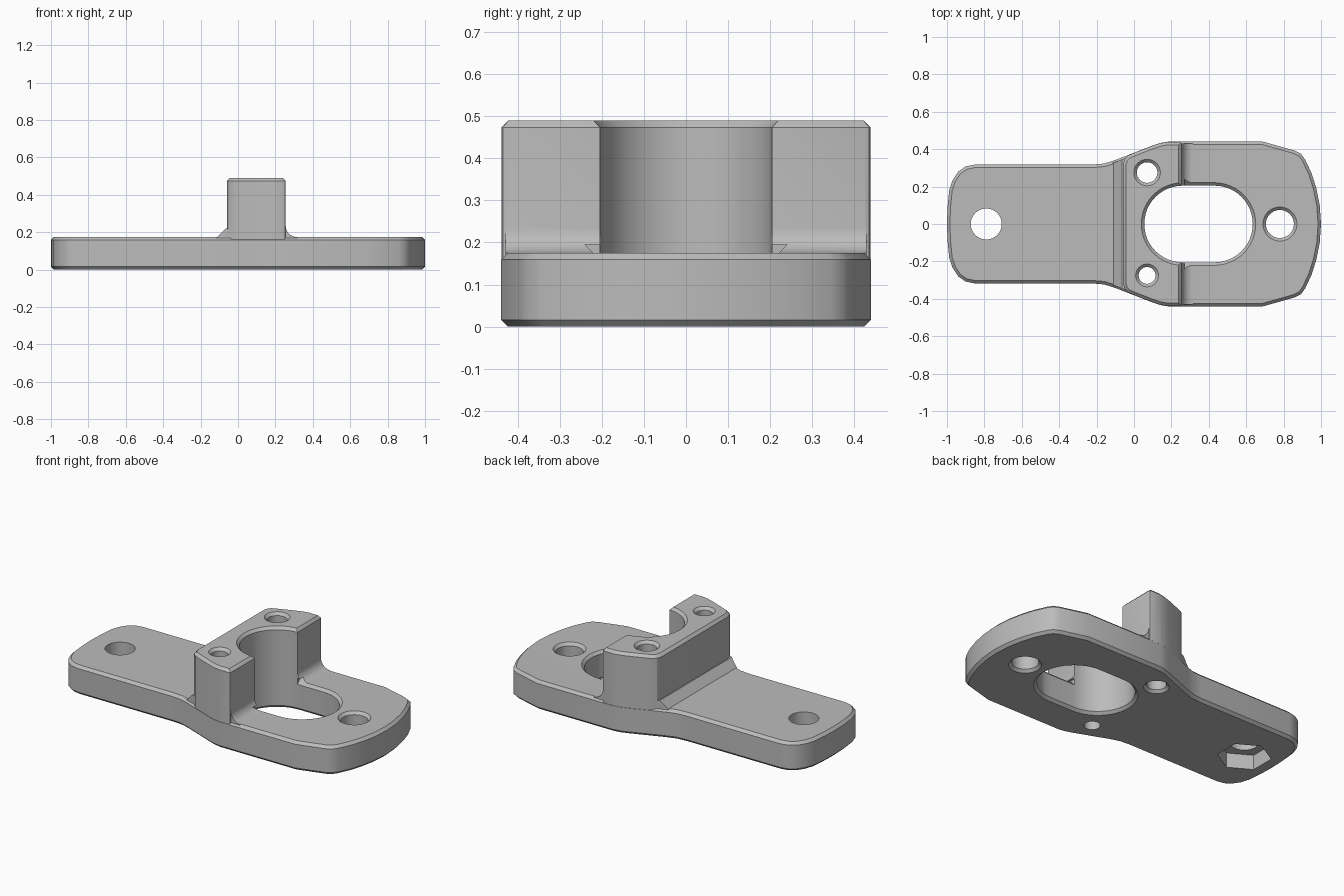
import bpy, bmesh
from math import sin, cos, pi, radians
from mathutils import Vector, Matrix

cube = bpy.data.objects.get("Cube")
if cube:
    bpy.data.objects.remove(cube, do_unlink=True)

CH = 0.016      # edge chamfer
T = 0.175       # plate thickness
H = 0.49        # total height

grey = bpy.data.materials.new("plain grey")
grey.use_nodes = True
grey.diffuse_color = (0.5, 0.5, 0.5, 1)
grey.node_tree.nodes["Principled BSDF"].inputs["Base Color"].default_value = (0.5, 0.5, 0.5, 1)


def offset(pts, d):
    """Grow a counter-clockwise outline by d with mitred corners."""
    out = []
    for i, p in enumerate(pts):
        p = Vector(p)
        a = (p - Vector(pts[i - 1])).normalized()
        b = (Vector(pts[(i + 1) % len(pts)]) - p).normalized()
        na, nb = Vector((a.y, -a.x)), Vector((b.y, -b.x))
        out.append(p + (na + nb) * (d / (1 + na.dot(nb))))
    return out


def loft(name, pts, levels):
    """Solid from an outline, with (height, growth) levels."""
    bm = bmesh.new()
    rings = [[bm.verts.new((p.x, p.y, z)) for p in offset(pts, d)] for z, d in levels]
    n = len(pts)
    for lo, hi in zip(rings, rings[1:]):
        for i in range(n):
            j = (i + 1) % n
            bm.faces.new((lo[i], lo[j], hi[j], hi[i]))
    bm.faces.new(rings[0][::-1])
    bm.faces.new(rings[-1])
    bmesh.ops.recalc_face_normals(bm, faces=bm.faces)
    me = bpy.data.meshes.new(name)
    bm.to_mesh(me)
    bm.free()
    me.materials.append(grey)
    ob = bpy.data.objects.new(name, me)
    bpy.context.collection.objects.link(ob)
    return ob


def combine(ob, tool, op):
    """Apply a boolean and discard the tool."""
    mod = ob.modifiers.new(op, 'BOOLEAN')
    mod.operation, mod.solver, mod.object = op, 'EXACT', tool
    bpy.context.view_layer.objects.active = ob
    bpy.ops.object.modifier_apply(modifier=mod.name)
    bpy.data.objects.remove(tool, do_unlink=True)


def arc(cx, cy, r, a0, a1, n):
    return [(cx + r * cos(radians(a0 + (a1 - a0) * i / n)),
             cy + r * sin(radians(a0 + (a1 - a0) * i / n))) for i in range(n + 1)]


def mirrored(half):
    """Close an upper half outline, listed from +x to -x, across y = 0."""
    return half + [(x, -y) for x, y in reversed(half) if y > 0]


# Outlines
plate_outline = mirrored([
    (1, 0), (.993, .1), (.975, .19), (.95, .27), (.915, .345), (.893, .375),
    (.86, .392), (.78, .415), (.69, .44), (.18, .44), (.14, .433), (.1, .42),
    (-.1, .342), (-.16, .323), (-.22, .318), (-.85, .318), (-.9, .308),
    (-.94, .28), (-.97, .235), (-.988, .18), (-.997, .09), (-1, 0)])
block_outline = mirrored([
    (.255, .425), (.251, .435), (.241, .439), (.18, .439), (.14, .432), (.1, .419),
    (0, .38), (-.03, .367), (-.05, .348), (-.06, .315)])
slot_outline = arc(.43, 0, .205, -90, 90, 24) + arc(.26, 0, .205, 90, 270, 24)

# Base plate with chamfered rims
body = loft("mounting_bracket", plate_outline, [(0, -CH), (CH, 0), (T - CH, 0), (T, -CH)])

# Ramp and fillet at the foot of the raised block
foot_profile = [(.315, .15)] + arc(.315, .2345, .06, 270, 180, 8) + [(-.065, .22), (-.135, .15)]
foot = loft("block_foot", foot_profile[::-1], [(-.5, 0), (.5, 0)])
foot.data.transform(Matrix.Rotation(pi / 2, 4, 'X'))
combine(foot, loft("foot_limit", plate_outline, [(.1, -.01), (.4, -.01)]), 'INTERSECT')
combine(body, foot, 'UNION')

# Chamfer of the slot on the plate, then the raised block
combine(body, loft("slot_chamfer", slot_outline, [(T - CH - .02, -.02), (T + .02, CH + .02)]), 'DIFFERENCE')
combine(body, loft("raised_block", block_outline, [(.1, 0), (H - CH, 0), (H, -CH)]), 'UNION')


def drill(pts, top, chamfer_top=True, chamfer_bottom=True):
    """Through cut with optional chamfered mouths."""
    e = .02
    levels = [(-e, CH + e), (CH, 0)] if chamfer_bottom else [(-e, 0)]
    levels += [(top - CH, 0), (top + e, CH + e)] if chamfer_top else [(top + e, 0)]
    combine(body, loft("cutter", pts, levels), 'DIFFERENCE')


def circle(x, y, r, n=32, turn=0):
    return arc(x, y, r, turn, turn + 360, n)[:-1]


# Slot, screw holes and hexagonal nut pocket
drill(slot_outline, H)
drill(circle(.78, 0, .075), T)
drill(circle(.07, .275, .055), H)
drill(circle(.07, -.275, .045), H, chamfer_bottom=False)
drill(circle(-.79, 0, .083), T, False, False)
combine(body, loft("nut_pocket", circle(-.79, 0, .15, 6, 30), [(-.1, 0), (.09, 0)]), 'DIFFERENCE')

# Smooth curved walls, keep chamfer edges crisp
bpy.ops.object.select_all(action='DESELECT')
body.select_set(True)
bpy.context.view_layer.objects.active = body
bpy.ops.object.shade_smooth_by_angle(angle=radians(28))
